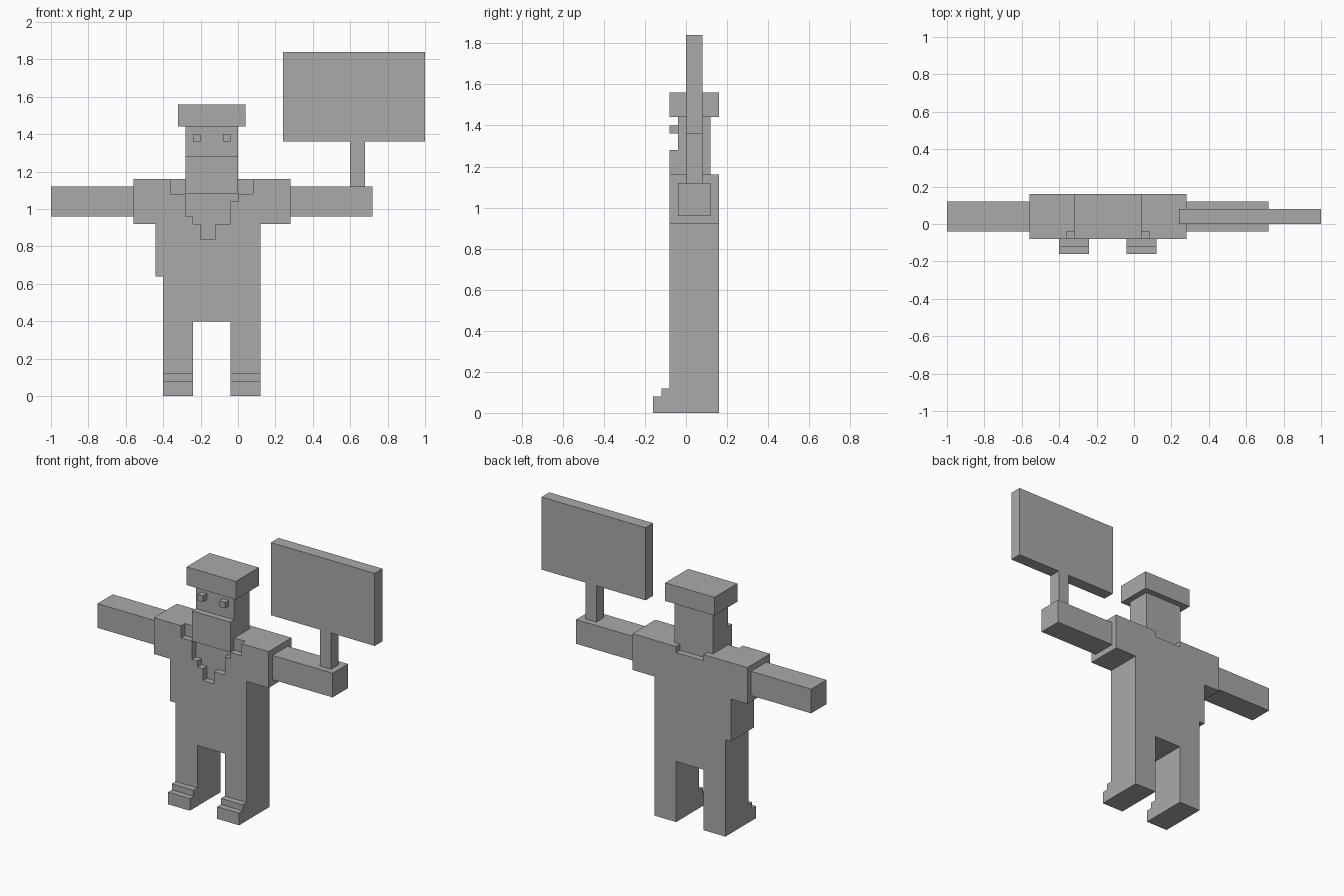
import bpy
import bmesh

old = bpy.data.objects.get("Cube")
if old:
    bpy.data.objects.remove(old, do_unlink=True)

U = 0.04    # block size that every part is laid out on
MID = -3.5  # centre of the figure across x, in blocks

grey = bpy.data.materials.new("plain grey")
grey.use_nodes = True
colour = (0.4, 0.4, 0.4, 1)
grey.diffuse_color = colour
grey.node_tree.nodes["Principled BSDF"].inputs["Base Color"].default_value = colour


def prism(name, outline, y0, y1):
    """Extrude an x-z outline, in blocks, from y0 to y1."""
    bm = bmesh.new()
    face = bm.faces.new([bm.verts.new((x * U, y0 * U, z * U)) for x, z in outline])
    extruded = bmesh.ops.extrude_face_region(bm, geom=[face])["geom"]
    bmesh.ops.translate(bm, vec=(0, (y1 - y0) * U, 0),
                        verts=[g for g in extruded if isinstance(g, bmesh.types.BMVert)])
    bmesh.ops.recalc_face_normals(bm, faces=bm.faces[:])
    mesh = bpy.data.meshes.new(name)
    bm.to_mesh(mesh)
    bm.free()
    mesh.materials.append(grey)
    obj = bpy.data.objects.new(name, mesh)
    bpy.context.collection.objects.link(obj)
    return obj


def block(name, x0, x1, y0, y1, z0, z1):
    return prism(name, [(x0, z0), (x1, z0), (x1, z1), (x0, z1)], y0, y1)


def carve(target, cutter):
    """Subtract the cutter, bake the result and drop the cutter."""
    mod = target.modifiers.new("carve", 'BOOLEAN')
    mod.operation = 'DIFFERENCE'
    mod.solver = 'EXACT'
    mod.object = cutter
    bpy.context.view_layer.objects.active = target
    bpy.ops.object.modifier_apply(modifier=mod.name)
    bpy.data.objects.remove(cutter, do_unlink=True)


# Trunk, shoulders and legs as one silhouette, with a jacket flap on the right
body = prism("body", [
    (-10, 0), (-6, 0), (-6, 10), (-1, 10), (-1, 0), (3, 0), (3, 23), (7, 23),
    (7, 29), (-14, 29), (-14, 23), (-11, 23), (-11, 16), (-10, 16)], -2, 4)

# Stepped open collar on the chest and a shallow dip behind the neck
carve(body, prism("collar_cutter", [
    (-9, 30), (-9, 27), (-7, 27), (-7, 24), (-6, 24), (-6, 23), (-5, 23), (-5, 21),
    (-3, 21), (-3, 23), (-1, 23), (-1, 26), (0, 26), (0, 27), (2, 27), (2, 30)], -3, -1))
carve(body, block("neck_cutter", -6, -1, 3, 5, 28, 30))

# Head, beard and hat
block("head", -7, 0, -1, 3, 29, 36)
block("beard", -7, 0, -2, -1, 27, 32)
block("hat", -8, 1, -2, 4, 36, 39)

# Mirrored eyes and stepped shoes
for side, s in (("right", -1), ("left", 1)):
    eye = MID + s * 2
    block(side + "_eye", eye - 0.5, eye + 0.5, -2, -1, 34, 35)
    foot = MID + s * 4.5
    block(side + "_shoe_toe", foot - 2, foot + 2, -4, -2, 0, 2)
    block(side + "_shoe_tongue", foot - 2, foot + 2, -3, -2, 2, 3)
    # Outstretched arm
    inner, outer = sorted((MID + s * 10.5, MID + s * 21.5))
    block(side + "_arm", max(inner, -25), outer, -1, 3, 24, 28)

# Sign held up in the left hand
block("sign_pole", 15, 17, 0, 2, 28, 34)
block("sign_board", 6, 25, 0, 2, 34, 46)
